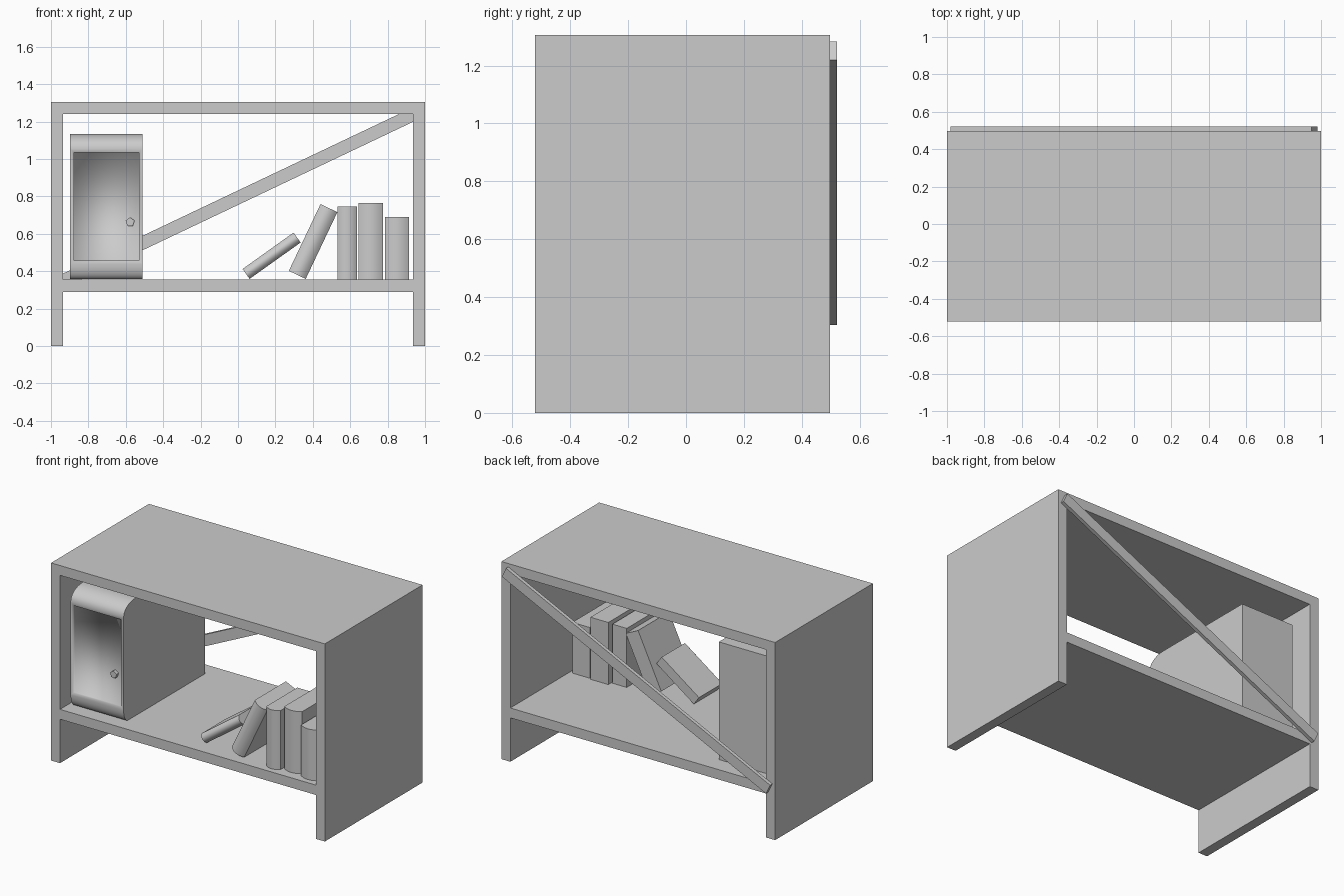
import bpy, bmesh, math
from mathutils import Vector, Matrix

if "Cube" in bpy.data.objects:
    bpy.data.objects.remove(bpy.data.objects["Cube"])


def prism(name, pts, vec, smooth=False):
    """Closed 3D outline swept along vec."""
    bm = bmesh.new()
    face = bm.faces.new([bm.verts.new(p) for p in pts])
    ext = bmesh.ops.extrude_face_region(bm, geom=[face], use_keep_orig=True)
    moved = [v for v in ext["geom"] if isinstance(v, bmesh.types.BMVert)]
    bmesh.ops.translate(bm, verts=moved, vec=Vector(vec))
    bmesh.ops.recalc_face_normals(bm, faces=bm.faces[:])
    return finish(name, bm, smooth)


def finish(name, bm, smooth=False):
    mesh = bpy.data.meshes.new(name)
    bm.to_mesh(mesh)
    bm.free()
    ob = bpy.data.objects.new(name, mesh)
    bpy.context.collection.objects.link(ob)
    if smooth:
        bpy.ops.object.select_all(action='DESELECT')
        ob.select_set(True)
        bpy.context.view_layer.objects.active = ob
        bpy.ops.object.shade_smooth_by_angle(angle=math.radians(35))
    return ob


def box(name, lo, hi):
    x0, y0, z0 = lo
    x1, y1, z1 = hi
    return prism(name, [(x0, y0, z0), (x1, y0, z0), (x1, y1, z0), (x0, y1, z0)],
                 (0, 0, z1 - z0))


FRONT, BACK, HEIGHT, T = -0.522, 0.498, 1.305, 0.065
SHELF_TOP = 0.355

# Frame: sides and top as one inverted U, with a shelf between
u = [(-1, 0), (-1, HEIGHT), (1, HEIGHT), (1, 0), (1 - T, 0), (1 - T, HEIGHT - T),
     (T - 1, HEIGHT - T), (T - 1, 0)]
prism("side_and_top_frame", [(x, FRONT, z) for x, z in u], (0, BACK - FRONT, 0))
box("shelf", (T - 1, FRONT, SHELF_TOP - T), (1 - T, BACK, SHELF_TOP))

# Diagonal brace across the back
brace = box("back_brace", (-1.068, 0, -0.035), (1.068, 0.024, 0.035))
brace.location = (0, BACK, 0.793)
brace.rotation_euler.y = -math.radians(25.4)

# Cabinet: side profile with rounded front top and bottom
X0, X1, YF, YB, Z0, Z1 = -0.897, -0.51, -0.465, 0.385, SHELF_TOP + 0.003, 1.135


def arc(cy, cz, ry, rz, a0, a1, n=8):
    return [(cy + ry * math.cos(math.radians(a0 + (a1 - a0) * i / n)),
             cz + rz * math.sin(math.radians(a0 + (a1 - a0) * i / n)))
            for i in range(n + 1)]


profile = [(YB, Z0), (YB, Z1)]
profile += arc(YF + 0.12, Z1 - 0.08, 0.12, 0.08, 90, 180)
profile += arc(YF + 0.045, Z0 + 0.08, 0.045, 0.08, 180, 270)
cabinet = prism("cabinet", [(X0, y, z) for y, z in profile], (X1 - X0, 0, 0), True)

# Cabinet door: shallow recess in the flat front
bm = bmesh.new()
bm.from_mesh(cabinet.data)
door = max((f for f in bm.faces if f.normal.y < -0.99), key=lambda f: f.calc_area())
bmesh.ops.inset_individual(bm, faces=[door], thickness=0.028, depth=0)
bmesh.ops.inset_individual(bm, faces=[door], thickness=0.001, depth=-0.01)
bm.to_mesh(cabinet.data)
bm.free()

# Five-sided door knob
bm = bmesh.new()
bmesh.ops.create_cone(bm, cap_ends=True, segments=5, radius1=0.025, radius2=0.025,
                      depth=0.03, matrix=Matrix.Translation((-0.577, YF + 0.003, 0.663))
                      @ Matrix.Rotation(math.radians(90), 4, 'X'))
finish("door_knob", bm)


# Books: boxes with a rounded spine at the front, tilted about their lower right corner
def book(name, x, z, width, height, y0, y1, tilt=0):
    pts = [(0, y1, 0), (-width, y1, 0)]
    for i in range(9):
        s = i / 8
        pts.append((-width * (1 - s), y0 + 0.022 * (2 * s - 1) ** 2, 0))
    ob = prism(name, pts, (0, 0, height), True)
    ob.location = (x, 0, z)
    ob.rotation_euler.y = math.radians(tilt)


book("upright_book_right", 0.915, SHELF_TOP, 0.13, 0.335, -0.485, -0.12)
book("upright_book_middle", 0.775, SHELF_TOP, 0.13, 0.41, -0.46, -0.11)
book("upright_book_left", 0.636, SHELF_TOP, 0.105, 0.39, -0.485, -0.14)
book("leaning_book", 0.362, 0.359, 0.1, 0.395, -0.475, -0.13, 25.4)
book("fallen_book", 0.062, 0.359, 0.065, 0.335, -0.435, -0.17, 54.5)
